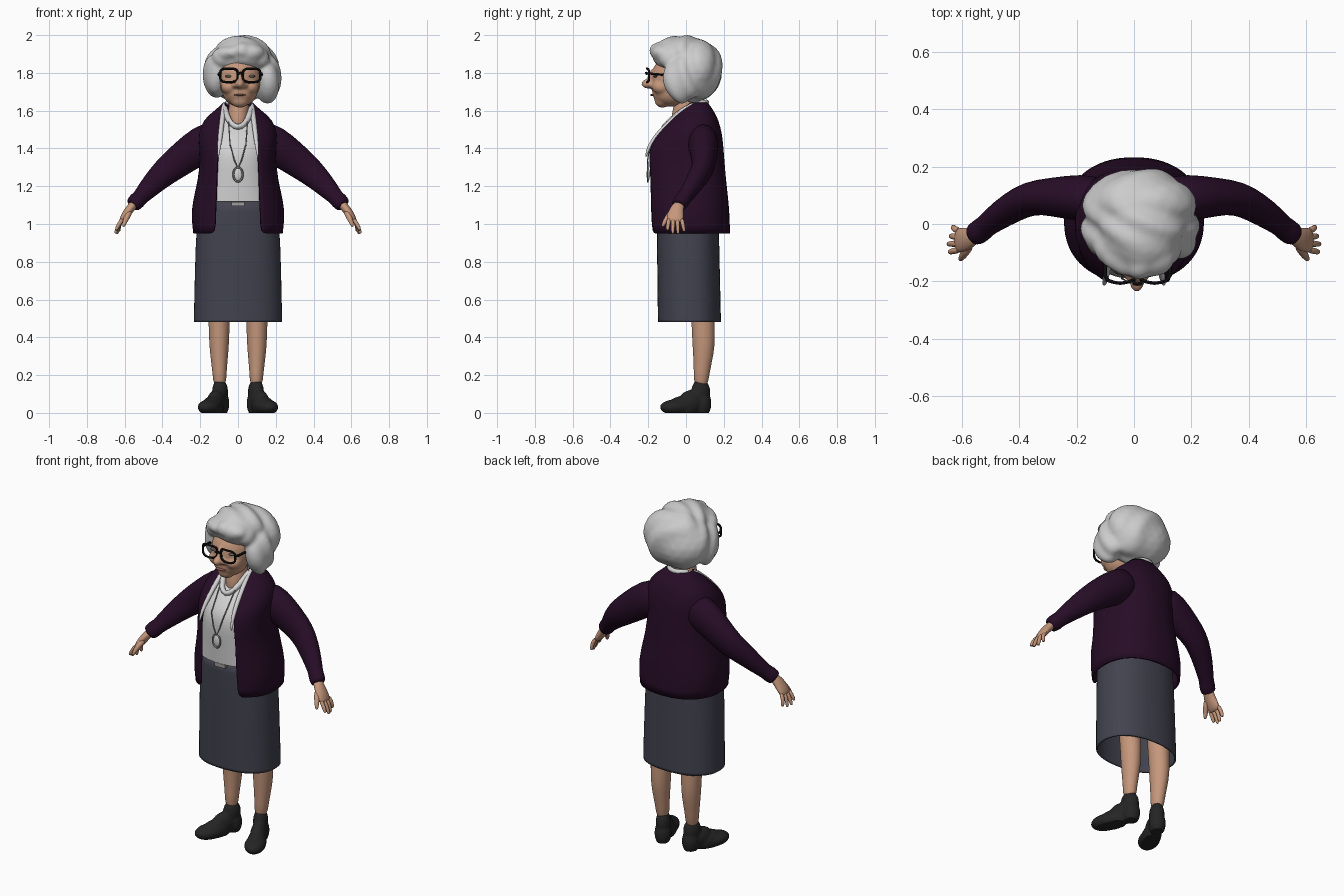
import bpy, bmesh, math
from mathutils import Vector, Matrix

if "Cube" in bpy.data.objects:
    bpy.data.objects.remove(bpy.data.objects["Cube"])


def material(name, rgb):
    m = bpy.data.materials.new(name)
    m.use_nodes = True
    m.diffuse_color = (*rgb, 1)
    bsdf = next(n for n in m.node_tree.nodes if n.type == 'BSDF_PRINCIPLED')
    bsdf.inputs["Base Color"].default_value = (*rgb, 1)
    bsdf.inputs["Roughness"].default_value = 0.8
    return m


SKIN = material("skin", (.56, .31, .2))
HAIR = material("grey_hair", (.6, .6, .6))
WOOL = material("plum_wool", (.02, .004, .02))
CLOTH = material("slate_cloth", (.054, .056, .078))
WHITE = material("white_cotton", (.66, .65, .65))
LEATHER = material("black_leather", (.018, .018, .018))
FRAME = material("black_frame", (.006, .006, .007))
METAL = material("grey_metal", (.35, .34, .33))
LIP = material("lip", (.32, .13, .09))
EYE = material("eye", (.12, .1, .09))
made = []


def finish(name, bm, mat):
    bmesh.ops.recalc_face_normals(bm, faces=bm.faces)
    me = bpy.data.meshes.new(name)
    bm.to_mesh(me)
    bm.free()
    me.materials.append(mat)
    ob = bpy.data.objects.new(name, me)
    bpy.context.collection.objects.link(ob)
    made.append(ob)
    return ob


def loft(name, rings, mat, closed=True, loop=False, caps=True, smooth=1):
    """Skin a list of equal rings of points."""
    bm = bmesh.new()
    rows = [[bm.verts.new(p) for p in r] for r in rings]
    n = len(rows[0])
    pairs = list(zip(rows, rows[1:])) + ([(rows[-1], rows[0])] if loop else [])
    for a, b in pairs:
        for i in range(n if closed else n - 1):
            j = (i + 1) % n
            bm.faces.new((a[i], a[j], b[j], b[i]))
    if caps and closed and not loop:
        bm.faces.new(rows[0])
        bm.faces.new(rows[-1])
    ob = finish(name, bm, mat)
    if smooth:
        ob.modifiers.new("smooth", 'SUBSURF').levels = smooth
        ob.modifiers["smooth"].render_levels = smooth
    return ob


def tube(name, pts, radii, mat, ref=(0, 1, 0), sides=10, loop=False, smooth=1):
    """Sweep an ellipse along a path; radii are numbers or (across, along ref)."""
    pts = [Vector(p) for p in pts]
    if not isinstance(radii, list):
        radii = [radii] * len(pts)
    rings = []
    for i, p in enumerate(pts):
        nxt = pts[(i + 1) % len(pts)] if loop else pts[min(i + 1, len(pts) - 1)]
        prv = pts[i - 1] if loop else pts[max(i - 1, 0)]
        t = (nxt - prv).normalized()
        a = t.cross(Vector(ref)).normalized()
        b = a.cross(t)
        ra, rb = radii[i] if isinstance(radii[i], tuple) else (radii[i],) * 2
        rings.append([p + a * ra * math.cos(k * math.tau / sides)
                      + b * rb * math.sin(k * math.tau / sides) for k in range(sides)])
    return loft(name, rings, mat, loop=loop, smooth=smooth)


def blob(name, parts, mat, voxel=.01, wave=0, matrix=Matrix(), floor=False):
    """Merge ellipsoids (centre, radii) into one soft form."""
    bm = bmesh.new()
    for c, r in parts:
        m = matrix @ Matrix.Translation(c) @ Matrix.Diagonal((*r, 1))
        bmesh.ops.create_icosphere(bm, subdivisions=3, radius=1, matrix=m)
    ob = finish(name, bm, mat)
    if voxel:
        rm = ob.modifiers.new("merge", 'REMESH')
        rm.mode, rm.voxel_size = 'VOXEL', voxel
        sm = ob.modifiers.new("soften", 'SMOOTH')
        sm.factor, sm.iterations = .5, 5
        bpy.context.view_layer.objects.active = ob
        for mod in ("merge", "soften"):
            bpy.ops.object.modifier_apply(modifier=mod)
    moves = [v.normal * wave * math.sin(30 * v.co.x + 22 * v.co.z + 5 * math.sin(14 * v.co.y))
             for v in ob.data.vertices]
    for v, d in zip(ob.data.vertices, moves):
        v.co += d
        if floor:
            v.co.z = max(v.co.z, 0)
    return ob


def body_ring(z, front, back, rx, gap=0, inset=0, n=28, power=2.3):
    """Rounded horizontal section, starting at the front with an optional gap."""
    cy, ry, rx = (front + back) / 2, (back - front) / 2 - inset, rx - inset
    t0 = math.asin(min(1, (gap / rx) ** (power / 2))) if gap else 0
    pts = []
    for i in range(n):
        t = t0 + (math.tau - 2 * t0) * i / (n - 1 if gap else n)
        s, c = math.sin(t), math.cos(t)
        pts.append((rx * math.copysign(abs(s) ** (2 / power), s),
                    cy - ry * math.copysign(abs(c) ** (2 / power), c), z))
    return pts


# Torso sections: height, front, back, half width, half opening
BODY = [(.95, -.195, .228, .232, .12), (1.04, -.197, .226, .243, .12),
        (1.12, -.2, .22, .235, .115), (1.24, -.206, .206, .205, .112),
        (1.35, -.217, .197, .195, .108), (1.42, -.203, .192, .2, .1),
        (1.48, -.155, .185, .205, .092), (1.55, -.085, .167, .18, .082),
        (1.6, -.035, .14, .115, .07), (1.64, .01, .11, .072, .06)]
cardigan = loft("cardigan", [body_ring(*b) for b in BODY], WOOL, closed=False)
thick = cardigan.modifiers.new("thickness", 'SOLIDIFY')
thick.thickness, thick.offset = .012, 0
loft("blouse", [body_ring(*b[:4], inset=.02) for b in BODY[2:9]], WHITE, caps=False)

# Skirt, open at the hem
SKIRT = [(.48, -.15, .186, .235), (.5, -.15, .186, .235), (.75, -.153, .18, .23),
         (1, -.156, .175, .222), (1.13, -.155, .17, .2)]
skirt = loft("skirt", [body_ring(*s) for s in SKIRT], CLOTH, caps=False)
skirt.modifiers.new("thickness", 'SOLIDIFY').thickness = .008
bm = bmesh.new()
bmesh.ops.create_cube(bm, size=1, matrix=Matrix.Translation((0, -.163, 1.105))
                      @ Matrix.Diagonal((.07, .02, .022, 1)))
finish("belt_buckle", bm, METAL)

# Neck, folded neckline and necklace
tube("neck", [(0, -.025, 1.48), (0, -.01, 1.56), (.01, .0, 1.7)],
     [(.06, .075), (.056, .065), (.055, .06)], SKIN, sides=16)
half = [(.07, .02, 1.625), (.064, -.045, 1.58), (.04, -.1, 1.53)]
tube("blouse_neckline", half + [(0, -.122, 1.505)] + [(-x, y, z) for x, y, z in half[::-1]],
     .017, WHITE, ref=(0, 0, 1))
half = [(.05, -.1, 1.54), (.042, -.19, 1.42), (.02, -.203, 1.34)]
tube("necklace_chain", half + [(0, -.203, 1.295)] + [(-x, y, z) for x, y, z in half[::-1]],
     .0035, METAL, ref=(0, .3, 1), sides=6, smooth=0)
blob("pendant", [((0, -.2, 1.262), (.022, .009, .034))], WHITE, voxel=0)
tube("pendant_rim", [(.025 * math.cos(k * math.tau / 20), -.203,
                      1.262 + .038 * math.sin(k * math.tau / 20)) for k in range(20)],
     .005, METAL, sides=6, loop=True, smooth=0)
tube("back_collar", [(.065, .06, 1.64), (.045, .1, 1.645), (0, .115, 1.645),
                     (-.045, .1, 1.645), (-.065, .06, 1.64)], .014, WHITE, ref=(0, 0, 1))

# Head
face = [((.01, -.06, 1.77), (.115, .125, .13)), ((.01, -.08, 1.7), (.092, .1, .08)),
        ((.01, -.125, 1.655), (.05, .042, .04)), ((.01, -.195, 1.742), (.026, .043, .026)),
        ((.01, -.175, 1.775), (.015, .03, .045))]
for s in (-1, 1):
    face += [((.01 + s * .055, -.13, 1.725), (.045, .05, .04)),
             ((.01 + s * .026, -.18, 1.735), (.017, .022, .016))]
blob("face", face, SKIN, voxel=.008)
blob("mouth", [((.01, -.179, 1.683), (.032, .012, .005))], LIP, voxel=0)

# Hair: back mass, crown, side curls and fringe
blob("hair", [((.02, .05, 1.815), (.2, .146, .172)), ((.022, -.02, 1.892), (.15, .155, .106)),
              ((-.115, -.02, 1.79), (.068, .1, .12)), ((.157, -.02, 1.765), (.07, .1, .125)),
              ((-.035, -.11, 1.905), (.075, .07, .045)), ((.07, -.12, 1.91), (.075, .068, .045)),
              ((-.085, -.08, 1.88), (.05, .06, .055)), ((.12, -.08, 1.88), (.05, .06, .055)),
              ((.025, -.13, 1.92), (.05, .065, .04))], HAIR, voxel=.011, wave=.005)

for side, s in (("left", 1), ("right", -1)):
    def m(pts):
        return [(s * x, y, z) for x, y, z in pts]

    # Glasses and eye
    cx = .012 + s * .06
    blob(side + "_eye", [((cx, -.163, 1.782), (.02, .011, .007))], EYE, voxel=0)
    rim = []
    for k in range(24):
        c, w = math.cos(k * math.tau / 24), math.sin(k * math.tau / 24)
        rim.append((cx + .047 * math.copysign(abs(c) ** .6, c), -.207 + .012 * abs(c),
                    1.787 + .036 * math.copysign(abs(w) ** .6, w)))
    tube(side + "_rim", rim, .0065, FRAME, sides=6, loop=True, smooth=0)
    tx = .012 + s * .113
    tube(side + "_temple", [(tx - s * .01, -.198, 1.8), (tx, -.18, 1.795), (tx, -.06, 1.785)],
         .007, FRAME, ref=(0, 0, 1), sides=6, smooth=0)

    # Blouse collar edge lying on the cardigan
    tube(side + "_collar", m([(.068, .06, 1.64), (.075, 0, 1.615), (.084, -.075, 1.55),
                              (.092, -.148, 1.478), (.1, -.2, 1.41), (.106, -.213, 1.35)]),
         [.013, .014, .014, .014, .01, .005], WHITE, ref=(1, 0, 0))

    # Sleeve with cuff
    tube(side + "_sleeve", m([(.1, .085, 1.46), (.19, .092, 1.425), (.29, .095, 1.35),
                              (.36, .092, 1.297), (.42, .062, 1.245), (.49, .015, 1.172),
                              (.52, -.01, 1.138), (.532, -.02, 1.126), (.556, -.038, 1.102),
                              (.56, -.04, 1.098)]),
         [(.1, .08), (.102, .085), (.09, .068), (.08, .06), (.068, .055), (.052, .044),
          (.042, .039), (.047, .043), (.043, .041), (.034, .033)], WOOL, sides=16)

    # Hand
    tube(side + "_palm", m([(.54, -.025, 1.115), (.565, -.045, 1.09), (.59, -.055, 1.055),
                            (.612, -.058, 1.022), (.62, -.058, 1.008)]),
         [(.024, .028), (.024, .034), (.024, .045), (.018, .045), (.01, .038)], SKIN, sides=12)
    for i, (y, x, z) in enumerate([(-.098, .644, .972), (-.07, .648, .955),
                                   (-.042, .64, .953), (-.01, .63, .965)]):
        root = (.608, -.09 + i * .022, 1.03)
        mid = (.63, (root[1] + y) / 2, 1.0)
        tube(f"{side}_finger_{i + 1}", m([root, mid, (x, y, z), (x, y, z - .006)]),
             [.013, .012, .01, .005], SKIN, sides=8)
    tube(side + "_thumb", m([(.57, -.065, 1.07), (.59, -.1, 1.035), (.605, -.122, .995),
                             (.607, -.125, .985)]), [.02, .017, .011, .005], SKIN, sides=8)

    # Leg and shoe
    tube(side + "_leg", m([(.1, .08, .65), (.1, .09, .5), (.1, .093, .4), (.1, .093, .32),
                           (.098, .083, .22), (.096, .078, .13)]),
         [(.065, .07), (.057, .062), (.055, .062), (.05, .057), (.038, .042), (.034, .038)],
         SKIN, sides=16)
    place = Matrix.Translation((s * .095, .078, 0)) @ Matrix.Rotation(s * .4, 4, 'Z')
    blob(side + "_shoe", [((0, 0, .11), (.041, .052, .072)), ((0, .008, .05), (.046, .05, .075)),
                          ((0, -.05, .06), (.044, .075, .062)),
                          ((.0, -.14, .03), (.058, .092, .042)),
                          ((0, -.1, .03), (.052, .09, .06))],
         LEATHER, voxel=.007, matrix=place, floor=True)

tube("glasses_bridge", [(-.004, -.207, 1.795), (.012, -.21, 1.8), (.028, -.207, 1.795)],
     .007, FRAME, sides=6, smooth=0)

# Smooth shading with crisp edges
bpy.ops.object.select_all(action='DESELECT')
for ob in made:
    ob.select_set(True)
bpy.context.view_layer.objects.active = made[0]
bpy.ops.object.shade_smooth_by_angle(angle=math.radians(50))
